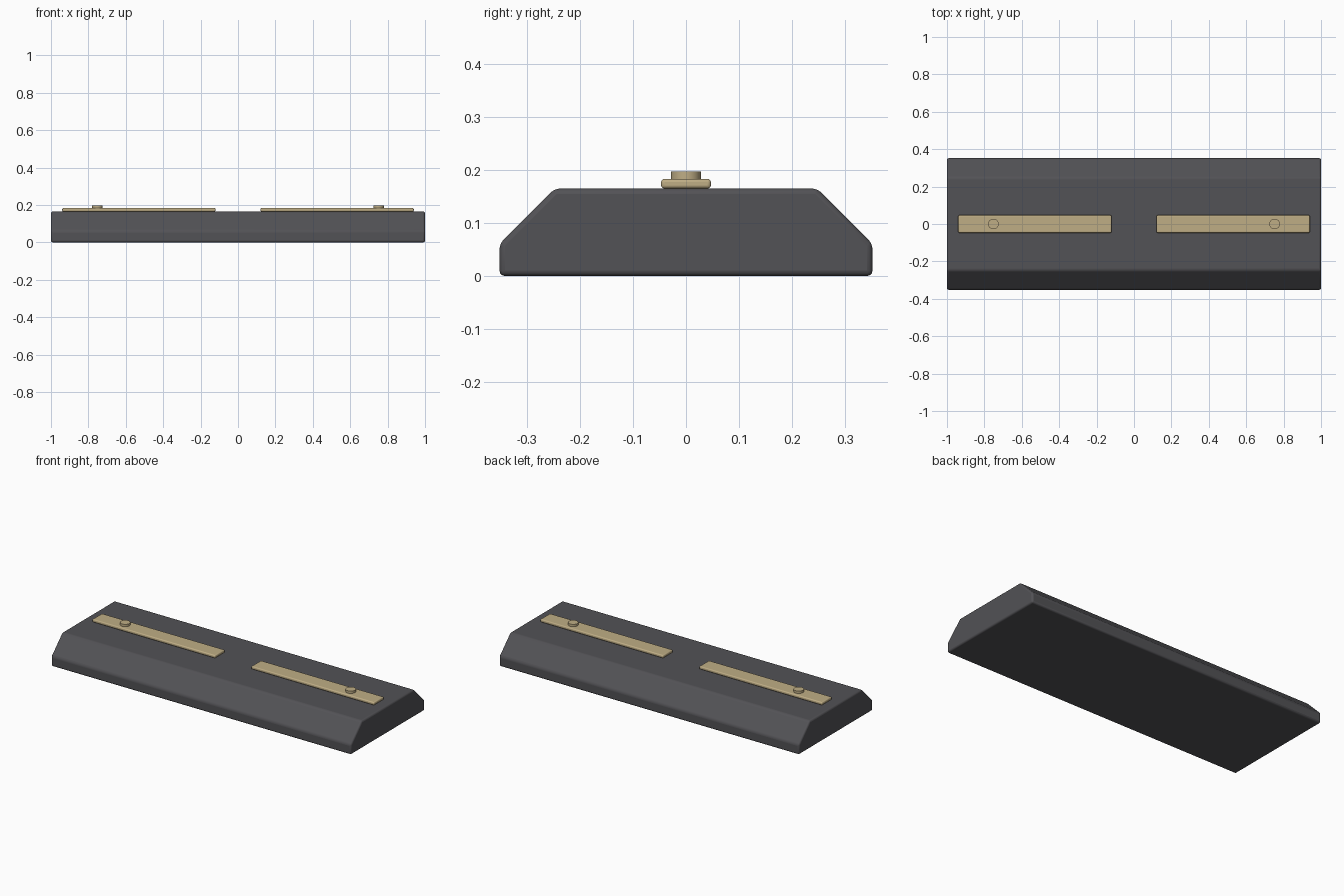
import bpy
import bmesh

cube = bpy.data.objects.get("Cube")
if cube:
    bpy.data.objects.remove(cube, do_unlink=True)


def make_material(name, colour):
    mat = bpy.data.materials.new(name)
    mat.use_nodes = True
    mat.diffuse_color = colour
    mat.node_tree.nodes["Principled BSDF"].inputs["Base Color"].default_value = colour
    return mat


def finish(obj, name, mat, bevel, segments):
    """Name, colour, round the edges and smooth one part."""
    obj.name = obj.data.name = name
    obj.data.materials.append(mat)
    if bevel:
        mod = obj.modifiers.new("Rounded edges", "BEVEL")
        mod.width = bevel
        mod.segments = segments
        mod.limit_method = "ANGLE"
    bpy.ops.object.select_all(action="DESELECT")
    obj.select_set(True)
    bpy.context.view_layer.objects.active = obj
    bpy.ops.object.shade_smooth_by_angle()


def extrude_profile(half, length):
    """Mirror a half (y, z) profile and extrude it along x."""
    profile = half + [(-y, z) for y, z in reversed(half)]
    bm = bmesh.new()
    face = bm.faces.new([bm.verts.new((-length / 2, y, z)) for y, z in profile])
    new = bmesh.ops.extrude_face_region(bm, geom=[face])["geom"]
    moved = [v for v in new if isinstance(v, bmesh.types.BMVert)]
    bmesh.ops.translate(bm, vec=(length, 0, 0), verts=moved)
    bmesh.ops.recalc_face_normals(bm, faces=bm.faces)
    mesh = bpy.data.meshes.new("profile")
    bm.to_mesh(mesh)
    bm.free()
    obj = bpy.data.objects.new("profile", mesh)
    bpy.context.collection.objects.link(obj)
    return obj


charcoal = make_material("charcoal", (0.085, 0.084, 0.092, 1))
brass = make_material("brass", (0.52, 0.42, 0.235, 1))

# Long base with sloped shoulders
base = extrude_profile([(0.352, 0), (0.352, 0.061), (0.248, 0.165)], 2)
finish(base, "base", charcoal, 0.01, 3)

for side, sign in (("left", 1), ("right", -1)):
    # Flat metal strip
    bpy.ops.mesh.primitive_cube_add(size=1, location=(sign * 0.53, 0, 0.174))
    strip = bpy.context.object
    strip.data.transform(strip.matrix_basis.to_3x3().to_4x4())
    for v in strip.data.vertices:
        v.co.x *= 0.82
        v.co.y *= 0.094
        v.co.z *= 0.018
    finish(strip, side + "_strip", brass, 0.006, 3)

    # Small round stud near the outer end
    bpy.ops.mesh.primitive_cylinder_add(
        vertices=32, radius=0.028, depth=0.022, location=(sign * 0.752, 0, 0.186))
    finish(bpy.context.object, side + "_stud", brass, 0, 1)
